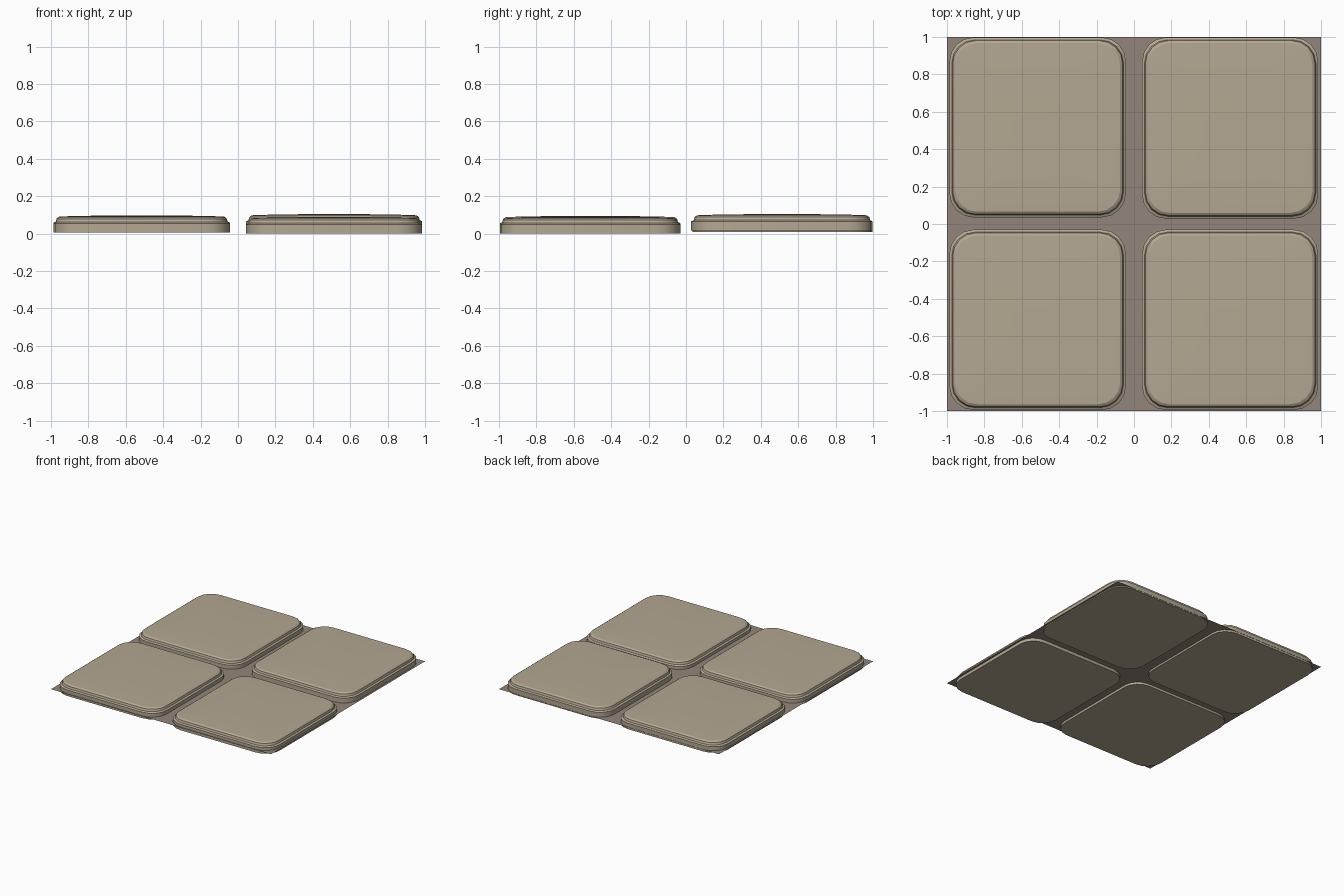
import bpy, bmesh, math

if "Cube" in bpy.data.objects:
    bpy.data.objects.remove(bpy.data.objects["Cube"])


def material(name, color):
    m = bpy.data.materials.new(name)
    m.diffuse_color = color
    m.use_nodes = True
    m.node_tree.nodes["Principled BSDF"].inputs["Base Color"].default_value = m.diffuse_color
    return m


stone = material("stone", (0.45, 0.39, 0.29, 1))
mortar = material("mortar", (0.29, 0.24, 0.20, 1))

# Slab profile: (inset, height), ending in a gently domed top
PROFILE = [(0, 0), (0, 0.049), (0.013, 0.056), (0.018, 0.073),
           (0.031, 0.082), (0.09, 0.0845), (0.22, 0.087), (0.36, 0.0885)]


def rounded_rect(hx, hy, r, seg=4):
    pts = []
    for k, (sx, sy) in enumerate([(1, 1), (-1, 1), (-1, -1), (1, -1)]):
        for i in range(seg + 1):
            a = math.radians(90 * (k + i / seg))
            pts.append((sx * (hx - r) + r * math.cos(a),
                        sy * (hy - r) + r * math.sin(a)))
    return pts


def paving_slab(name, x0, x1, y0, y1, z):
    bm = bmesh.new()
    rings = []
    for inset, h in PROFILE:
        r = max(0.13 - inset * 0.4, 0.05)
        pts = rounded_rect((x1 - x0) / 2 - inset, (y1 - y0) / 2 - inset, r)
        rings.append([bm.verts.new((x, y, h)) for x, y in pts])
    for a, b in zip(rings, rings[1:]):
        for i in range(len(a)):
            j = (i + 1) % len(a)
            bm.faces.new((a[i], a[j], b[j], b[i]))
    bm.faces.new(rings[0][::-1])
    bm.faces.new(rings[-1])
    mesh = bpy.data.meshes.new(name)
    bm.to_mesh(mesh)
    bm.free()
    ob = bpy.data.objects.new(name, mesh)
    ob.location = ((x0 + x1) / 2, (y0 + y1) / 2, z)
    bpy.context.collection.objects.link(ob)
    mesh.materials.append(stone)
    bpy.ops.object.select_all(action='DESELECT')
    ob.select_set(True)
    bpy.context.view_layer.objects.active = ob
    bpy.ops.object.shade_smooth_by_angle(angle=math.radians(25))


# Four slabs laid at slightly different heights
paving_slab("slab_front_left", -0.987, -0.043, -0.995, -0.03, 0.006)
paving_slab("slab_front_right", 0.043, 0.985, -0.995, -0.03, 0.0)
paving_slab("slab_back_left", -0.987, -0.043, 0.035, 0.998, 0.009)
paving_slab("slab_back_right", 0.043, 0.985, 0.028, 0.998, 0.016)

# Thin mortar sheet filling the joints
bpy.ops.mesh.primitive_plane_add(size=2, location=(0, 0, 0.025))
sheet = bpy.context.object
sheet.name = "mortar_sheet"
sheet.data.materials.append(mortar)
